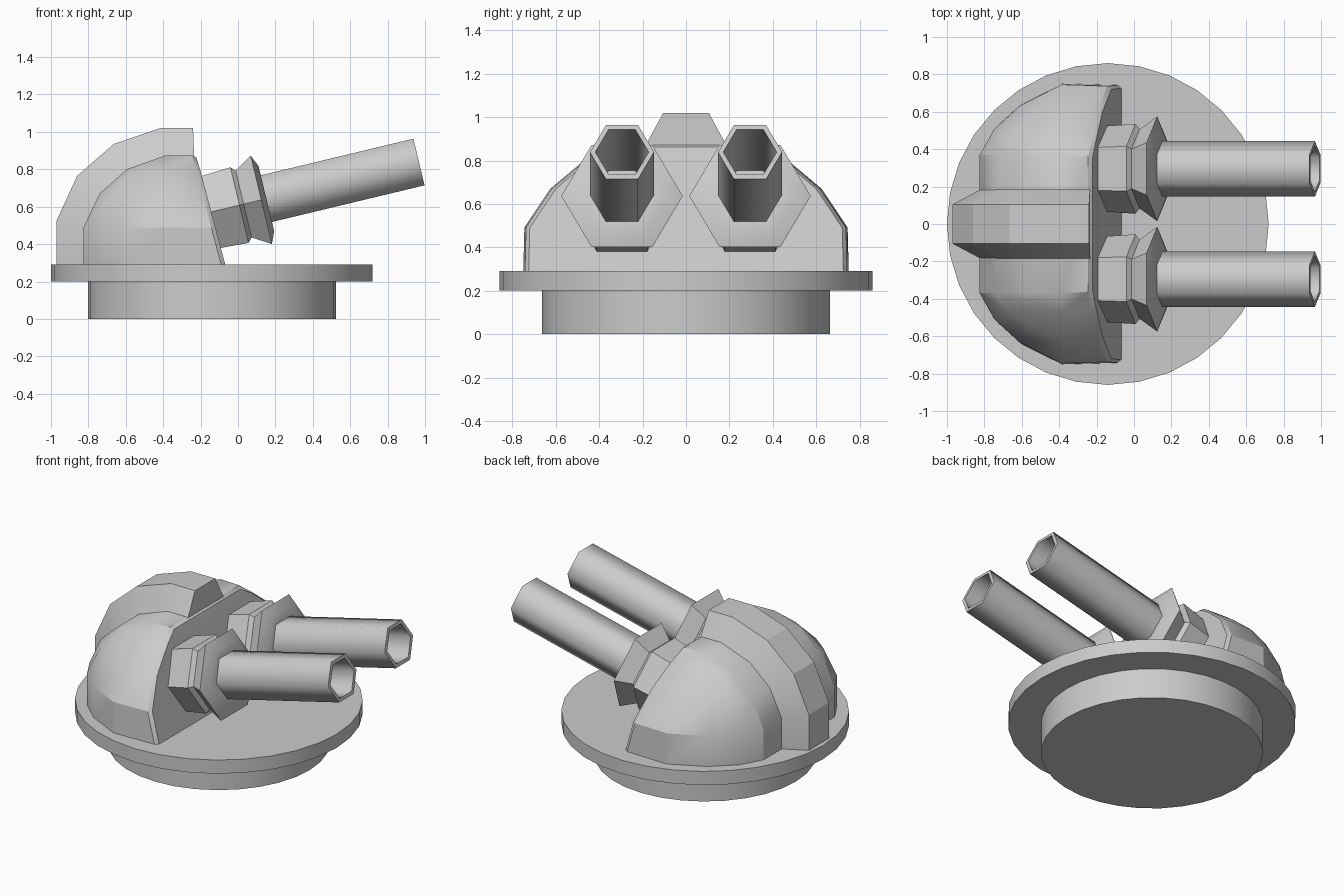
import bpy, bmesh, math
from mathutils import Matrix

if "Cube" in bpy.data.objects:
    bpy.data.objects.remove(bpy.data.objects["Cube"])


def finish(bm, name, angle):
    bmesh.ops.remove_doubles(bm, verts=bm.verts, dist=0.0005)
    bmesh.ops.recalc_face_normals(bm, faces=bm.faces)
    mesh = bpy.data.meshes.new(name)
    bm.to_mesh(mesh)
    bm.free()
    ob = bpy.data.objects.new(name, mesh)
    bpy.context.collection.objects.link(ob)
    bpy.ops.object.select_all(action='DESELECT')
    ob.select_set(True)
    bpy.context.view_layer.objects.active = ob
    bpy.ops.object.shade_smooth_by_angle(angle=math.radians(angle))
    return ob


def loft(bm, rings):
    """Join closed rings of equal length with quads; returns the vertex rings."""
    vr = [[bm.verts.new(p) for p in r] for r in rings]
    n = len(vr[0])
    for a, b in zip(vr, vr[1:]):
        for i in range(n):
            j = (i + 1) % n
            bm.faces.new((a[i], a[j], b[j], b[i]))
    return vr


def turned(name, profile, sides, angle, matrix):
    """Turn (height, radius) pairs about the local z axis, capping both ends."""
    bm = bmesh.new()
    rings = [[(r * math.cos(2 * math.pi * i / sides),
               r * math.sin(2 * math.pi * i / sides), h) for i in range(sides)]
             for h, r in profile]
    vr = loft(bm, rings)
    bm.faces.new(vr[0])
    bm.faces.new(vr[-1])
    bm.transform(matrix)
    return finish(bm, name, angle)


# Round base: plug and flange
turned("base_mount", [(0, 0.663), (0.2, 0.663), (0.2, 0.86), (0.29, 0.86)],
       32, 30, Matrix.Translation((-0.14, 0, 0)))

# Turret shell: level = height, back radius, side radius
levels = [(0.29, 0.44, 0.38), (0.49, 0.44, 0.375), (0.67, 0.355, 0.255),
          (0.80, 0.21, 0.10), (0.875, 0.0, 0.0)]
curve = [(0, 1), (0.5, 0.71), (0.82, 0.37), (1, 0)]
rings = []
for z, ax, ay in levels:
    front = -0.245 + (0.875 - z) * 0.265
    edge = 0.37 + ay
    lip_z = z - 0.012 if z > 0.85 else z
    half = [(front + 0.022, edge - 0.025, lip_z), (front, edge - 0.008, z)]
    half += [(-0.385 - ax * c, 0.37 + ay * s, z) for c, s in curve]
    rings.append(half + [(x, -y, h) for x, y, h in reversed(half)])
bm = bmesh.new()
vr = loft(bm, rings)
n = len(vr[0])
for ring in (vr[0], vr[-1]):
    for i in range(n // 2 - 1):
        bm.faces.new((ring[i], ring[i + 1], ring[n - 2 - i], ring[n - 1 - i]))
bmesh.ops.dissolve_degenerate(bm, edges=bm.edges, dist=0.0005)
finish(bm, "turret_shell", 28)

# Raised centre ridge with sloping sides
outer = [(-0.97, 0.29), (-0.97, 0.525), (-0.86, 0.765), (-0.665, 0.935),
         (-0.415, 1.02), (-0.24, 1.02)]
inner = [(-0.82, 0.29), (-0.82, 0.48), (-0.735, 0.67), (-0.59, 0.80),
         (-0.385, 0.872), (-0.235, 0.872)]
bm = bmesh.new()
sections = [[(a, -0.185, b), (c, -0.105, d), (c, 0.105, d), (a, 0.185, b)]
            for (a, b), (c, d) in zip(inner, outer)]
vr = loft(bm, sections)
bm.faces.new(vr[0])
bm.faces.new(vr[-1])
finish(bm, "centre_ridge", 20)

# Twin six-sided barrels with flared collars, tilted upwards
collar = [(-0.03, 0.228), (0, 0.23), (0.152, 0.24), (0.175, 0.212),
          (0.272, 0.28), (0.30, 0.207), (0.30, 0.14)]
barrel = [(0.28, 0.148), (1.139, 0.148), (1.139, 0.123), (0.33, 0.123)]
tilt = Matrix.Rotation(math.radians(90 - 13.5), 4, 'Y')
spin = Matrix.Rotation(math.radians(90), 4, 'Z')
for side, y in (("left", 0.295), ("right", -0.295)):
    place = Matrix.Translation((-0.14, y, 0.573)) @ tilt @ spin
    turned(side + "_collar", collar, 6, 25, place)
    turned(side + "_barrel", barrel, 6, 62, place)
